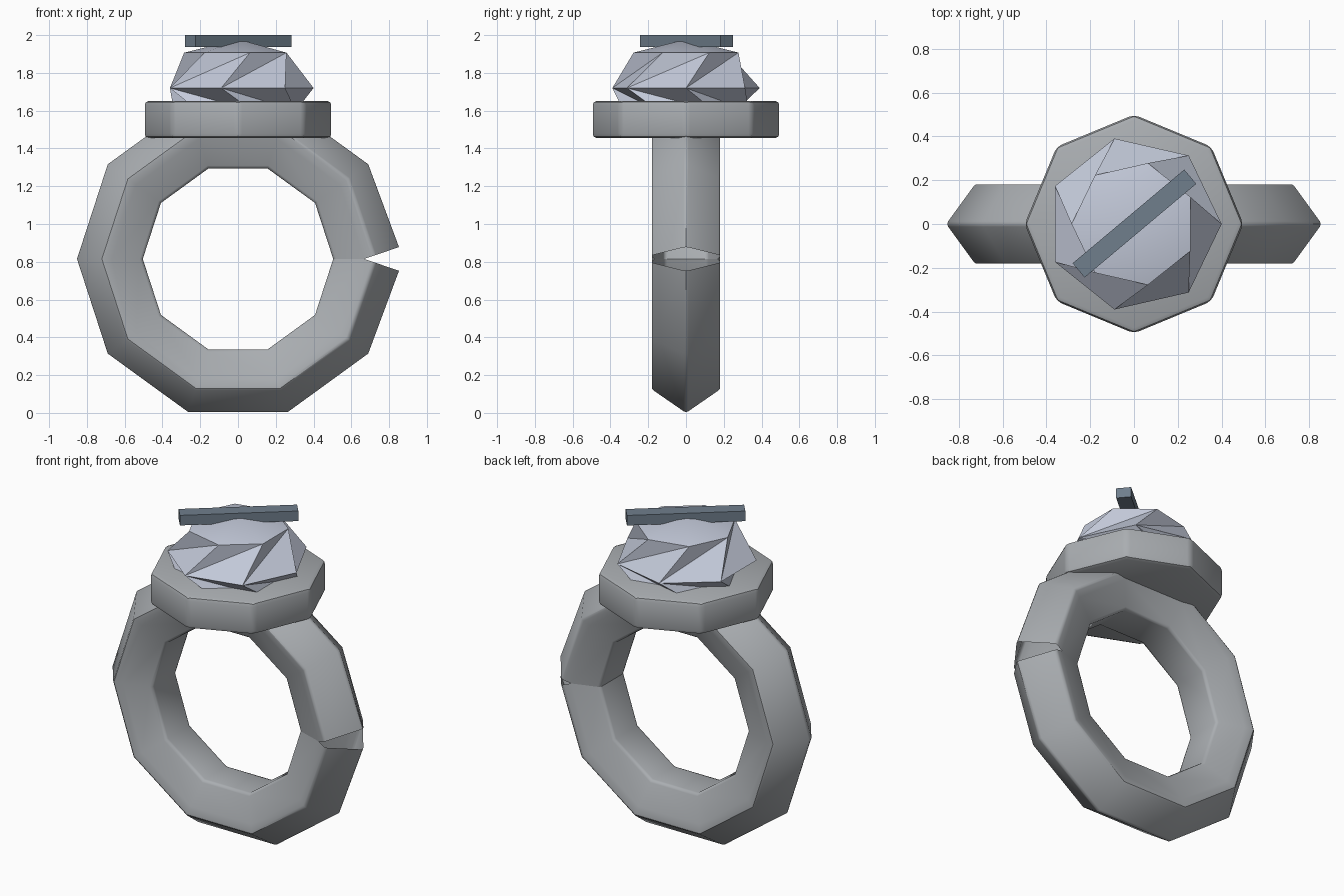
import bpy, bmesh, math
from mathutils import Matrix, Vector

if "Cube" in bpy.data.objects:
    bpy.data.objects.remove(bpy.data.objects["Cube"])


def material(name, rgb):
    m = bpy.data.materials.new(name)
    m.diffuse_color = (*rgb, 1)
    m.use_nodes = True
    m.node_tree.nodes["Principled BSDF"].inputs["Base Color"].default_value = m.diffuse_color
    return m


metal = material("grey_metal", (0.40, 0.42, 0.44))
crystal = material("pale_crystal", (0.55, 0.59, 0.70))
steel = material("dark_steel", (0.16, 0.21, 0.265))


def finish(name, bm, mat, angle=None, recalc=True):
    if recalc:
        bmesh.ops.recalc_face_normals(bm, faces=bm.faces)
    me = bpy.data.meshes.new(name)
    bm.to_mesh(me)
    bm.free()
    me.materials.append(mat)
    ob = bpy.data.objects.new(name, me)
    bpy.context.collection.objects.link(ob)
    if angle:
        bpy.ops.object.select_all(action='DESELECT')
        ob.select_set(True)
        bpy.context.view_layer.objects.active = ob
        bpy.ops.object.shade_smooth_by_angle(angle=math.radians(angle))
    return ob


# Band: ten-sided sweep of a rounded pentagon (radius, y), open at a notch on +x
CZ, SIDES, TUBE_R, TUBE = 0.815, 10, 0.662, 0.195
corners = [Vector((TUBE_R + TUBE * math.cos(math.tau * i / 5),
                   TUBE * math.sin(math.tau * i / 5))) for i in range(5)]
profile = []
for i, c in enumerate(corners):
    p0 = c + (corners[i - 1] - c).normalized() * 0.016
    p1 = c + (corners[(i + 1) % 5] - c).normalized() * 0.016
    profile += [p0, (p0 + 2 * c + p1) / 4, p1]
# extra points where the notch starts on each side
for a, sign in ((5, 1), (10, -1)):
    pa, pb = (profile[5], profile[6]) if sign > 0 else (profile[-7], profile[-6])
# the inserted points lie on the straight flanks at the notch depth
def flank_point(p, q):
    return p.lerp(q, (TUBE_R + 0.006 - p.x) / (q.x - p.x))


profile = (profile[:6] + [flank_point(profile[5], profile[6])] + profile[6:12]
           + [flank_point(profile[11], profile[12])] + profile[12:])
n = len(profile)
bm = bmesh.new()
rings = []
for k in range(SIDES + 1):
    a = math.tau * k / SIDES
    side = {0: 1, SIDES: -1}.get(k, 0)      # the two ends lean away from the notch
    ring = []
    for r, y in profile:
        t = side * 0.34 * max(0, r - TUBE_R - 0.006)
        ring.append(bm.verts.new((r * math.cos(a) - t * math.sin(a), y,
                                  CZ + r * math.sin(a) + t * math.cos(a))))
    rings.append(ring)
for r0, r1 in zip(rings, rings[1:]):
    for i in range(n):
        j = (i + 1) % n
        bm.faces.new((r0[i], r1[i], r1[j], r0[j]))
finish("band", bm, metal, 40)

# Setting: octagonal plate with rounded edges
bm = bmesh.new()
bmesh.ops.create_cone(bm, cap_ends=True, segments=8, radius1=0.499, radius2=0.499,
                      depth=0.197, matrix=Matrix.Translation((0, 0, 1.5535)))
bmesh.ops.bevel(bm, geom=bm.edges[:], offset=0.024, segments=2, profile=0.5,
                affect='EDGES')
finish("setting_plate", bm, metal, 40)

# Gem: seven-sided levels joined by twisted facets, with a low smooth crown
bm = bmesh.new()
levels = [(0.34, 1.60, 0.5), (0.40, 1.72, 0.0), (0.285, 1.907, 0.5)]
tiers = [[bm.verts.new((r * math.cos(math.tau * (i + s) / 7),
                        r * math.sin(math.tau * (i + s) / 7), z)) for i in range(7)]
         for r, z, s in levels]
low, girdle, top = tiers
bm.faces.new(low)
apex = bm.verts.new((0, 0, 1.978))
for i in range(7):
    j = (i + 1) % 7
    for tier in (low, top):
        bm.faces.new((girdle[i], girdle[j], tier[j]))
        bm.faces.new((girdle[i], tier[j], tier[i]))
    bm.faces.new((top[i], top[j], apex)).smooth = True
finish("gem", bm, crystal)

# Bar lying across the gem
bm = bmesh.new()
bmesh.ops.create_cube(bm, size=1, matrix=Matrix.Translation((0.002, 0.002, 1.969))
                      @ Matrix.Rotation(math.radians(40), 4, 'Z')
                      @ Matrix.Diagonal((0.665, 0.085, 0.062, 1)))
finish("top_bar", bm, steel)
